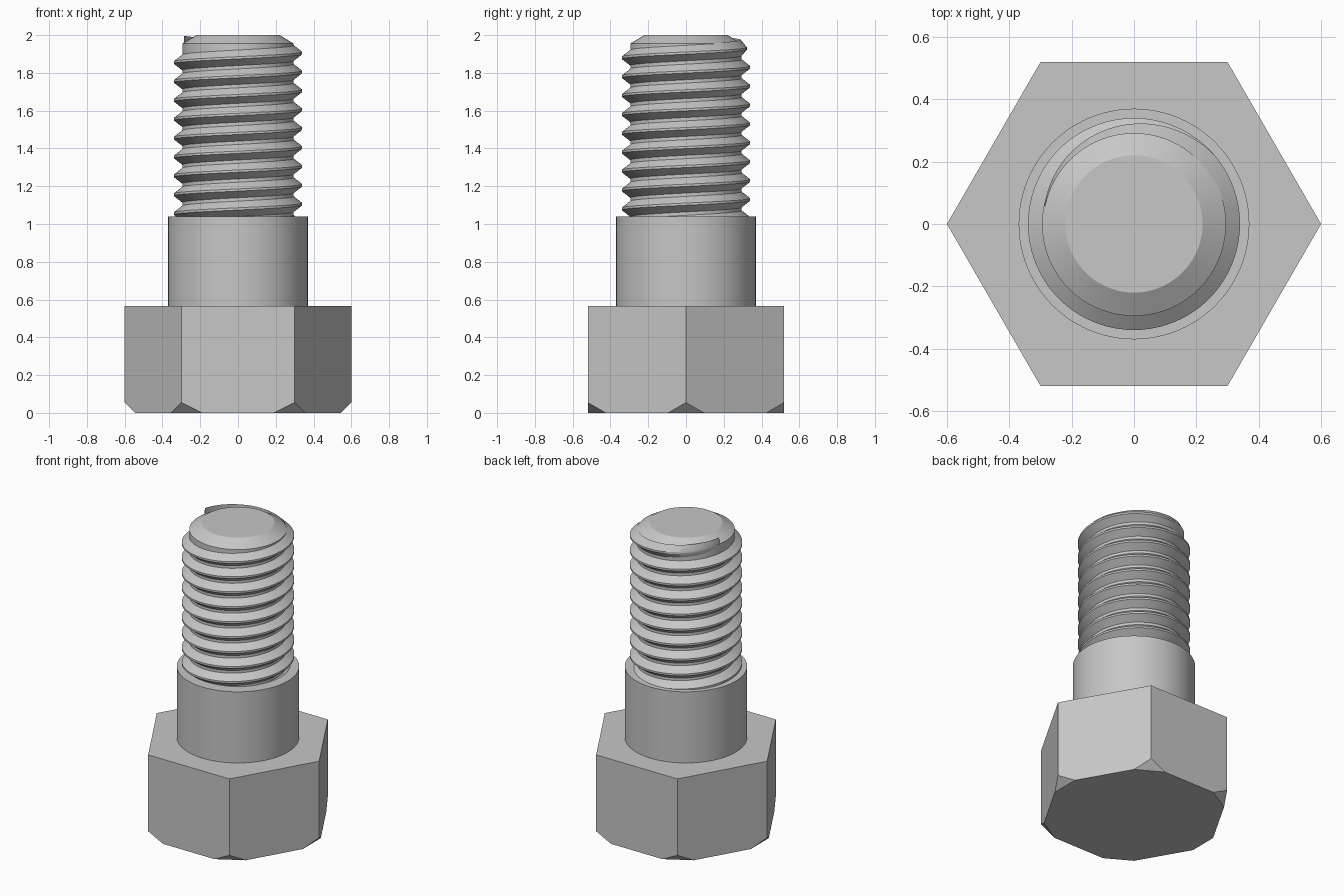
import bpy
import bmesh
import math
from mathutils import Vector

if "Cube" in bpy.data.objects:
    bpy.data.objects.remove(bpy.data.objects["Cube"], do_unlink=True)

steel = bpy.data.materials.new("steel grey")
steel.use_nodes = True
steel.diffuse_color = (0.57, 0.57, 0.57, 1)
steel.node_tree.nodes["Principled BSDF"].inputs["Base Color"].default_value = steel.diffuse_color

HEAD_RADIUS, HEAD_TOP, CORNER_CUT = 0.6, 0.565, 0.055
SHANK_RADIUS, SHANK_TOP = 0.37, 1.04
CORE_RADIUS, CREST_RADIUS = 0.295, 0.34
PITCH, STEPS = 0.1, 96


def finish(bm, name, smooth=True):
    """Turn a bmesh into a shaded object."""
    bmesh.ops.recalc_face_normals(bm, faces=bm.faces)
    mesh = bpy.data.meshes.new(name)
    bm.to_mesh(mesh)
    bm.free()
    mesh.materials.append(steel)
    obj = bpy.data.objects.new(name, mesh)
    bpy.context.collection.objects.link(obj)
    if smooth:
        bpy.ops.object.select_all(action='DESELECT')
        obj.select_set(True)
        bpy.context.view_layer.objects.active = obj
        bpy.ops.object.shade_smooth_by_angle(angle=math.radians(28))
    return obj


def bridge(bm, a, b):
    """Join two closed rings of equal length with quads."""
    for i in range(len(a)):
        j = (i + 1) % len(a)
        bm.faces.new((a[i], a[j], b[j], b[i]))


def polar(radius, angle, z):
    return Vector((radius * math.cos(angle), radius * math.sin(angle), z))


# Hexagonal head with its lower corners cut flat at 45 degrees
bm = bmesh.new()
rings = [[bm.verts.new(polar(HEAD_RADIUS, math.radians(60 * i), z)) for i in range(6)]
         for z in (0, HEAD_TOP)]
bridge(bm, *rings)
for ring in rings:
    bm.faces.new(ring)
for i in range(6):
    angle = math.radians(60 * i)
    cut = bmesh.ops.bisect_plane(
        bm, geom=bm.verts[:] + bm.edges[:] + bm.faces[:], dist=1e-5,
        plane_co=polar(HEAD_RADIUS, angle, CORNER_CUT),
        plane_no=polar(1, angle, -1), clear_outer=True)
    edges = [e for e in cut["geom_cut"] if isinstance(e, bmesh.types.BMEdge)]
    bmesh.ops.holes_fill(bm, edges=edges, sides=0)
finish(bm, "hex_head", smooth=False)

# Shank, threaded core and chamfered tip turned from one profile
profile = [(SHANK_RADIUS, HEAD_TOP), (SHANK_RADIUS, SHANK_TOP), (CORE_RADIUS, SHANK_TOP),
           (CORE_RADIUS, 1.955), (0.22, 2.0)]
bm = bmesh.new()
rings = [[bm.verts.new(polar(r, math.tau * i / STEPS, z)) for i in range(STEPS)]
         for r, z in profile]
for a, b in zip(rings, rings[1:]):
    bridge(bm, a, b)
bm.faces.new(rings[0])
bm.faces.new(rings[-1])
finish(bm, "shank_and_core")

# Right-handed helical ridge, starting inside the shank and fading out at the tip
start, fade, end = math.radians(270), math.radians(40), math.radians(168)
turns = 9 * math.tau
count = round((turns + math.tau + end - start) / math.tau * STEPS)
bm = bmesh.new()
sections = []
for i in range(count + 1):
    angle = start + math.tau * i / STEPS
    z = 1.055 + (angle - math.pi) / math.tau * PITCH - PITCH
    left = (angle - turns - math.tau - fade) / (end - fade)
    crest = CREST_RADIUS - (CREST_RADIUS - CORE_RADIUS + 0.002) * max(0, left)
    root = CORE_RADIUS - 0.005
    sections.append([bm.verts.new(polar(r, angle, z + dz)) for r, dz in
                     ((root, -0.045), (crest, -0.006), (crest, 0.006), (root, 0.045))])
for a, b in zip(sections, sections[1:]):
    bridge(bm, a, b)
bm.faces.new(sections[0])
bm.faces.new(sections[-1])
finish(bm, "thread")
